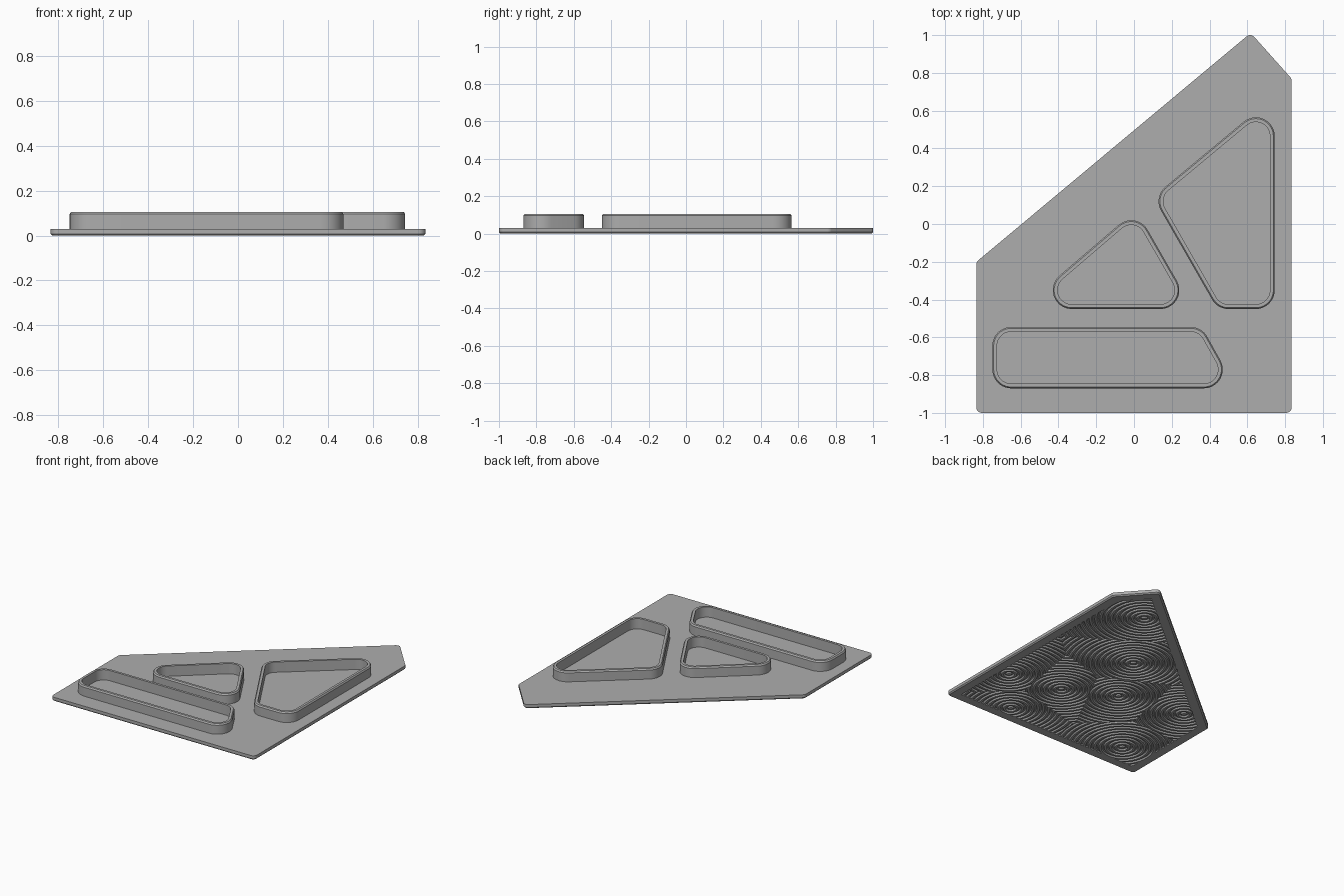
import bpy
import bmesh
import math
from mathutils import Vector

cube = bpy.data.objects.get("Cube")
if cube:
    bpy.data.objects.remove(cube, do_unlink=True)

grey = bpy.data.materials.new("mid grey")
grey.use_nodes = True
COLOUR = (0.42, 0.42, 0.42, 1)
grey.diffuse_color = COLOUR
grey.node_tree.nodes["Principled BSDF"].inputs["Base Color"].default_value = COLOUR


def edge_normals(corners):
    """Outward normal of each side of a counter-clockwise polygon."""
    result = []
    for a, b in zip(corners, corners[1:] + corners[:1]):
        d = (b - a).normalized()
        result.append(Vector((d.y, -d.x)))
    return result


def outline(corners, radius, steps=10):
    """Polygon grown by radius with round corners, or shrunk with sharp ones."""
    normals = edge_normals(corners)
    points = []
    for i, c in enumerate(corners):
        before, after = normals[i - 1], normals[i]
        turn = math.acos(max(-1, min(1, before.dot(after))))
        start = math.atan2(before.y, before.x)
        for s in range(steps + 1):
            if radius < 0:
                offset = (before + after) / (1 + before.dot(after))
            else:
                a = start + turn * s / steps
                offset = Vector((math.cos(a), math.sin(a)))
            points.append(c + offset * radius)
    return points


def finish(name, bm):
    mesh = bpy.data.meshes.new(name)
    bm.to_mesh(mesh)
    bm.free()
    mesh.materials.append(grey)
    mesh.shade_smooth()
    mesh.set_sharp_from_angle(angle=math.radians(25))
    obj = bpy.data.objects.new(name, mesh)
    bpy.context.scene.collection.objects.link(obj)


def loft(name, corners, profile, closed):
    """Sweep a (radius, height) profile around a rounded polygon."""
    bm = bmesh.new()
    loops = [[bm.verts.new((p.x, p.y, z)) for p in outline(corners, r)]
             for r, z in profile]
    pairs = list(zip(loops, loops[1:]))
    if closed:
        pairs.append((loops[-1], loops[0]))
    else:
        bm.faces.new(loops[0])
        bm.faces.new(loops[-1])
    for low, high in pairs:
        n = len(low)
        for i in range(n):
            j = (i + 1) % n
            bm.faces.new((low[i], low[j], high[j], high[i]))
    bmesh.ops.remove_doubles(bm, verts=bm.verts, dist=0.0001)
    bmesh.ops.recalc_face_normals(bm, faces=bm.faces)
    finish(name, bm)


def vectors(*pairs):
    return [Vector(p) for p in pairs]


# Base plate with a chamfered lower edge and a recessed underside
plate = vectors((-0.805, -0.97), (0.805, -0.97), (0.805, 0.757),
                (0.615, 0.97), (-0.805, -0.215))
FRAME = -0.04
loft("base_plate", plate,
     [(FRAME, 0.012), (FRAME, 0), (0.022, 0), (0.03, 0.008), (0.03, 0.03)], False)

# Raised hollow rims on top
rims = {
    "long_rim": vectors((-0.65, -0.77), (0.37, -0.77), (0.30, -0.645), (-0.65, -0.645)),
    "small_triangle_rim": vectors((-0.33, -0.35), (0.14, -0.35), (-0.015, -0.08)),
    "large_rim": vectors((0.5, -0.35), (0.645, -0.35), (0.645, 0.465), (0.23, 0.12)),
}
wall = [(0.1, 0.028), (0.1, 0.096), (0.093, 0.106), (0.075, 0.106), (0.075, 0.028)]
for name, corners in rims.items():
    loft(name, corners, wall, True)

# Rippled grip underneath: concentric ridges, each set trimmed to its own cell
centres = vectors((0.28, -0.44), (0.13, 0.15), (-0.08, -0.26), (0.38, -0.86),
                  (-0.58, -0.16), (-0.55, -0.78), (0.47, 0.67), (0.69, -0.51))
PITCH, SEGMENTS, RINGS = 0.036, 64, 26


def ripple(index, centre):
    bm = bmesh.new()
    # Ridge top, slope up, groove floor, slope down
    profile = []
    for k in range(RINGS):
        for part, z in ((0.02, 0), (0.45, 0), (0.6, 0.01), (0.87, 0.01)):
            profile.append(((k + part) * PITCH, z))
    loops = []
    for r, z in profile:
        loop = []
        for s in range(SEGMENTS):
            a = math.tau * s / SEGMENTS
            loop.append(bm.verts.new((centre.x + r * math.cos(a),
                                      centre.y + r * math.sin(a), z)))
        loops.append(loop)
    bm.faces.new(reversed(loops[0]))
    for inner, outer in zip(loops, loops[1:]):
        for i in range(SEGMENTS):
            j = (i + 1) % SEGMENTS
            bm.faces.new((inner[i], inner[j], outer[j], outer[i]))
    # Trim to the frame and to the midlines between neighbouring centres
    cuts = [(c + n * FRAME, n) for c, n in zip(plate, edge_normals(plate))]
    cuts += [((centre + o) / 2, o - centre) for o in centres if o is not centre]
    for point, normal in cuts:
        bmesh.ops.bisect_plane(bm, geom=bm.verts[:] + bm.edges[:] + bm.faces[:],
                               plane_co=point.to_3d(), plane_no=normal.to_3d(),
                               clear_outer=True)
    finish(f"underside_ripple_{index}", bm)


for number, centre in enumerate(centres, 1):
    ripple(number, centre)
